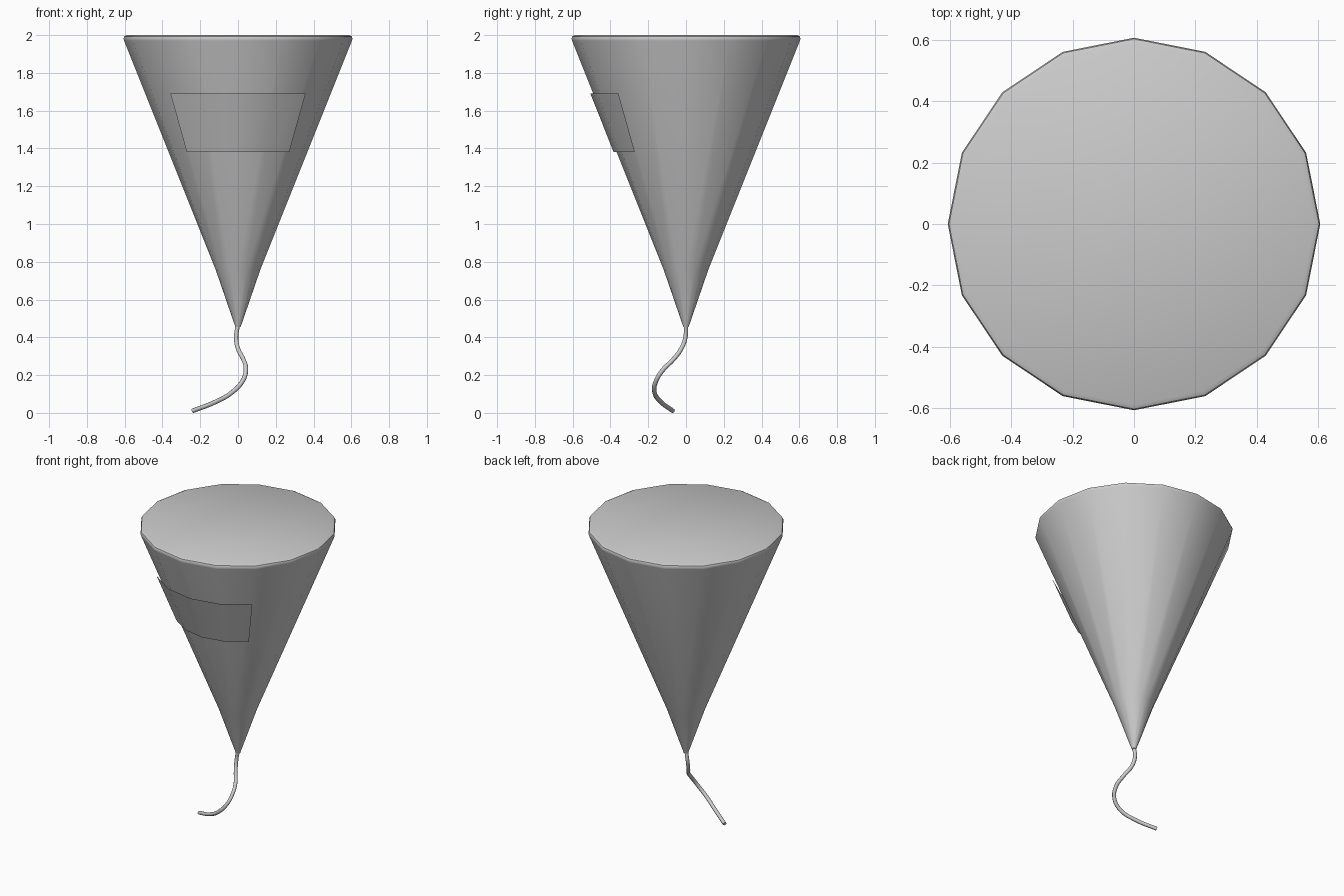
import bpy, math

if "Cube" in bpy.data.objects:
    bpy.data.objects.remove(bpy.data.objects["Cube"])

SIDES = 16


def mesh_object(name, verts, faces):
    me = bpy.data.meshes.new(name)
    me.from_pydata(verts, [], faces)
    me.update()
    ob = bpy.data.objects.new(name, me)
    bpy.context.collection.objects.link(ob)
    return ob


def smooth(ob, angle):
    bpy.ops.object.select_all(action='DESELECT')
    ob.select_set(True)
    bpy.context.view_layer.objects.active = ob
    bpy.ops.object.shade_smooth_by_angle(angle=math.radians(angle))


def ring(r, z, angles):
    return [(r * math.cos(a), r * math.sin(a), z) for a in angles]


# Cone body: lathed profile with a rounded rim and flat caps
profile = [(0.014, 0.455), (0.119, 0.76), (0.603, 1.97), (0.606, 1.982),
           (0.602, 1.993), (0.588, 2.0)]
around = [i * math.tau / SIDES for i in range(SIDES)]
verts = [v for r, z in profile for v in ring(r, z, around)]
faces = [(k * SIDES + i, k * SIDES + (i + 1) % SIDES,
          (k + 1) * SIDES + (i + 1) % SIDES, (k + 1) * SIDES + i)
         for k in range(len(profile) - 1) for i in range(SIDES)]
faces.append(tuple(reversed(range(SIDES))))
faces.append(tuple(range(len(verts) - SIDES, len(verts))))
smooth(mesh_object("cone_body", verts, faces), 40)

# Label: thin sheet wrapped over the front quarter, just off the surface
arc = [math.radians(-135 + 22.5 * i) for i in range(5)]
verts = ring(0.383, 1.38, arc) + ring(0.506, 1.69, arc)
faces = [(i, i + 1, i + 6, i + 5) for i in range(4)]
smooth(mesh_object("front_label", verts, faces), 40)

# String: swept round tube hanging from the tip
path = [(0, 0, 0.47), (-0.01, -0.003, 0.40), (0, -0.025, 0.34),
        (0.03, -0.07, 0.28), (0.042, -0.12, 0.23), (0.025, -0.158, 0.17),
        (-0.03, -0.167, 0.11), (-0.115, -0.135, 0.06), (-0.24, -0.07, 0.011)]
cu = bpy.data.curves.new("string", 'CURVE')
cu.dimensions = '3D'
cu.resolution_u = 5
cu.bevel_depth = 0.012
cu.bevel_resolution = 2
cu.use_fill_caps = True
sp = cu.splines.new('BEZIER')
sp.bezier_points.add(len(path) - 1)
for p, co in zip(sp.bezier_points, path):
    p.co = co
    p.handle_left_type = p.handle_right_type = 'AUTO'
string = bpy.data.objects.new("string", cu)
bpy.context.collection.objects.link(string)
bpy.ops.object.select_all(action='DESELECT')
string.select_set(True)
bpy.context.view_layer.objects.active = string
bpy.ops.object.convert(target='MESH')
smooth(bpy.context.view_layer.objects.active, 50)
